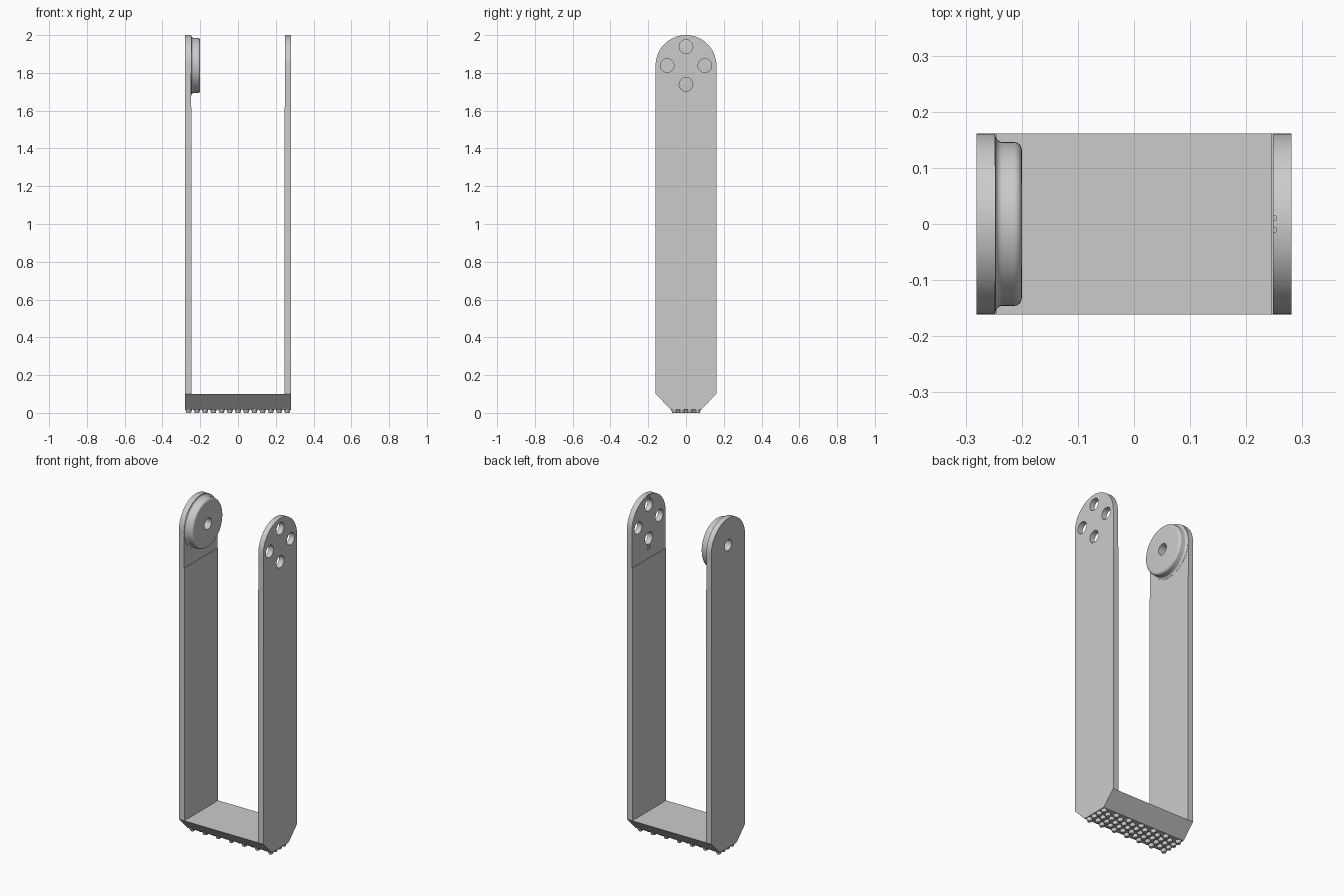
import bpy, bmesh, math
from mathutils import Matrix, Vector

if "Cube" in bpy.data.objects:
    bpy.data.objects.remove(bpy.data.objects["Cube"])

grey = bpy.data.materials.new("plain grey")
grey.use_nodes = True
COLOUR = (0.6, 0.6, 0.6, 1)
grey.diffuse_color = COLOUR
grey.node_tree.nodes["Principled BSDF"].inputs["Base Color"].default_value = COLOUR

OUT, IN, WIDTH = 0.281, 0.245, 0.161   # outer face, inner face, half width
PIVOT = 2 - WIDTH                      # centre of the rounded ends
FLOOR, SOLE = 0.10, 0.018


def finish(name, bm, smooth=False):
    bmesh.ops.recalc_face_normals(bm, faces=bm.faces)
    mesh = bpy.data.meshes.new(name)
    bm.to_mesh(mesh)
    bm.free()
    mesh.materials.append(grey)
    obj = bpy.data.objects.new(name, mesh)
    bpy.context.collection.objects.link(obj)
    bpy.ops.object.select_all(action="DESELECT")
    obj.select_set(True)
    bpy.context.view_layer.objects.active = obj
    if smooth:
        bpy.ops.object.shade_smooth_by_angle(angle=math.radians(35))
    return obj


def extrude_x(name, outline, x0, x1):
    """Extrude a (y, z) outline from x0 to x1."""
    bm = bmesh.new()
    face = bm.faces.new([bm.verts.new((x0, y, z)) for y, z in outline])
    ext = bmesh.ops.extrude_face_region(bm, geom=[face])["geom"]
    verts = [v for v in ext if isinstance(v, bmesh.types.BMVert)]
    bmesh.ops.translate(bm, verts=verts, vec=(x1 - x0, 0, 0))
    return finish(name, bm)


def cut(obj, cutter):
    mod = obj.modifiers.new("cut", "BOOLEAN")
    mod.operation, mod.solver, mod.object = "DIFFERENCE", "EXACT", cutter
    bpy.context.view_layer.objects.active = obj
    bpy.ops.object.modifier_apply(modifier=mod.name)
    bpy.data.objects.remove(cutter)


def box_cutter(centre, size):
    bm = bmesh.new()
    bmesh.ops.create_cube(bm, size=1, matrix=Matrix.Translation(centre) @ Matrix.Diagonal((*size, 1)))
    return finish("box_cutter", bm)


def hole_cutter(x, y, z, r):
    bm = bmesh.new()
    bmesh.ops.create_cone(bm, cap_ends=True, segments=32, radius1=r, radius2=r, depth=0.2,
                          matrix=Matrix.Translation((x, y, z)) @ Matrix.Rotation(math.pi / 2, 4, "Y"))
    return finish("hole_cutter", bm)


# Arms: tall strips with a round top and a shallow recess on the inner face
arc = [(WIDTH * math.cos(math.pi * i / 40), PIVOT + WIDTH * math.sin(math.pi * i / 40)) for i in range(41)]
outline = arc + [(-WIDTH, FLOOR), (WIDTH, FLOOR)]
arms = {}
for side, name in ((-1, "right_arm"), (1, "left_arm")):
    arm = extrude_x(name, outline, side * OUT, side * IN)
    cut(arm, box_cutter((side * (IN - 0.047), 0, 1.87), (0.1, 0.5, 0.5)))
    arms[side] = arm

# Holes: one pivot bore on the right, four mounting holes and small notches on the left
cut(arms[-1], hole_cutter(-OUT, 0, PIVOT, 0.033))
for dy, dz in ((0.1, 0), (-0.1, 0), (0, 0.1), (0, -0.1)):
    cut(arms[1], hole_cutter(OUT, dy, PIVOT + dz, 0.036))
for y in (-0.01, 0.01):
    for z in (1.685, 1.99):
        cut(arms[1], box_cutter((0.243, y, z), (0.02, 0.008, 0.024)))

for arm in arms.values():
    bpy.ops.object.select_all(action="DESELECT")
    arm.select_set(True)
    bpy.context.view_layer.objects.active = arm
    bpy.ops.object.shade_smooth_by_angle(angle=math.radians(35))

# Base block with chamfered lower edges
extrude_x("base", [(WIDTH, FLOOR), (-WIDTH, FLOOR), (-0.08, SOLE), (0.08, SOLE)], -OUT, OUT)

# Pivot disc: lathed section with a fillet at the arm and a rounded rim
section = [(0.033, 0.248), (0.159, 0.248)]
for i in range(7):
    a = math.pi / 2 * i / 6
    section.append((0.159 - 0.013 * math.sin(a), 0.234 + 0.013 * math.cos(a)))
for i in range(7):
    a = math.pi / 2 * i / 6
    section.append((0.132 + 0.014 * math.cos(a), 0.214 - 0.014 * math.sin(a)))
section.append((0.033, 0.2))
bm = bmesh.new()
ring = [bm.verts.new((-x, r, PIVOT)) for r, x in section]
edges = [bm.edges.new((ring[i], ring[i - 1])) for i in range(len(ring))]
bmesh.ops.spin(bm, geom=ring + edges, cent=(0, 0, PIVOT), axis=(1, 0, 0),
               angle=2 * math.pi, steps=64, use_merge=True)
bmesh.ops.remove_doubles(bm, verts=bm.verts, dist=0.0001)
finish("pivot_disc", bm, smooth=True)

# Sole tread: staggered rows of small studs
bm = bmesh.new()
for row in range(7):
    count = 6 if row % 2 else 7
    for col in range(count):
        x = (col - (count - 1) / 2) * 0.087
        y = (row - 3) * 0.0205
        bmesh.ops.create_cone(bm, cap_ends=True, segments=12, radius1=0.012, radius2=0.018, depth=SOLE + 0.002,
                              matrix=Matrix.Translation((x, y, SOLE / 2 + 0.001)))
finish("sole_studs", bm, smooth=True)
